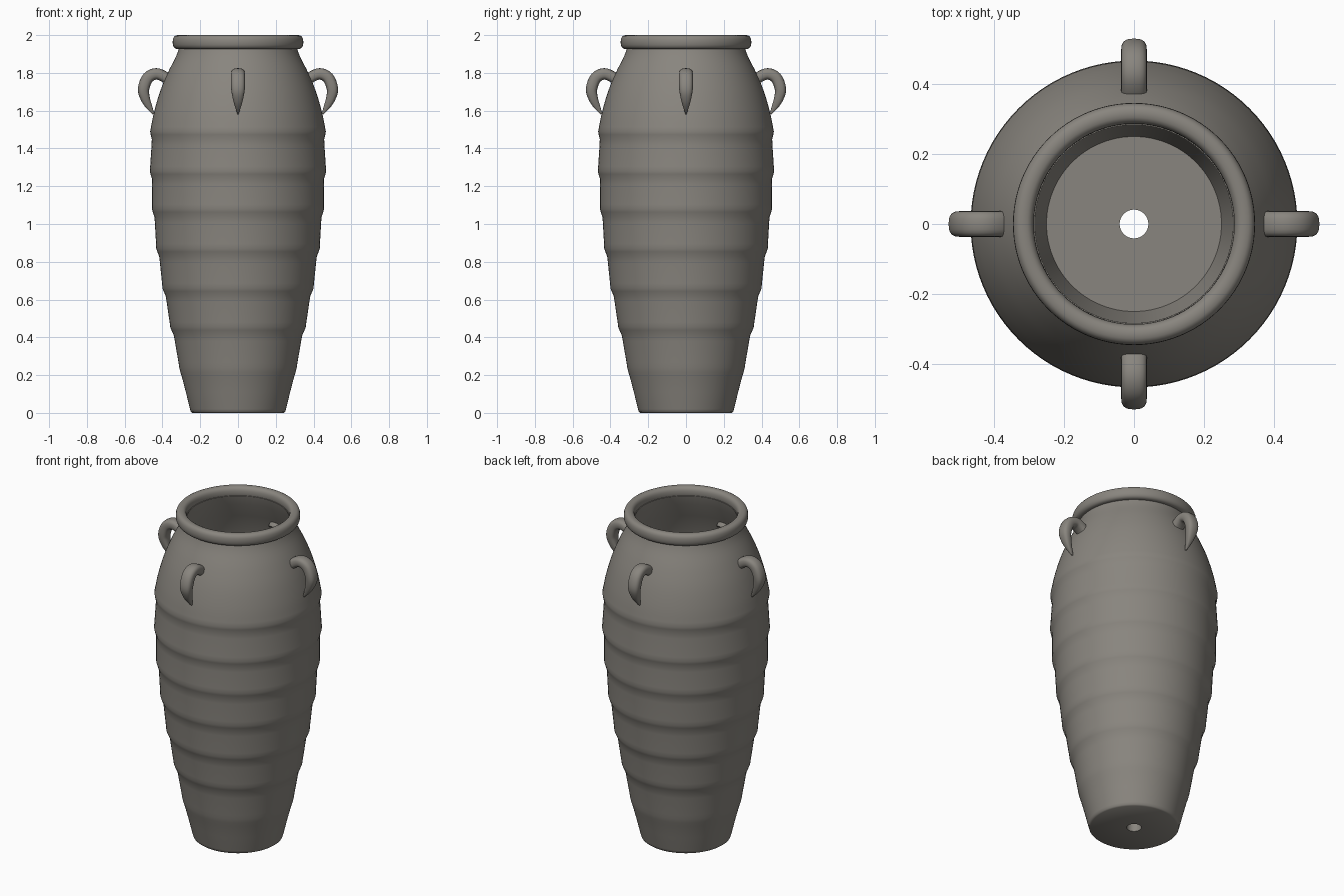
import bpy, bmesh, math
from mathutils import Vector

if "Cube" in bpy.data.objects:
    bpy.data.objects.remove(bpy.data.objects["Cube"])

clay = bpy.data.materials.new("grey_clay")
clay.diffuse_color = (0.25, 0.235, 0.21, 1)
clay.use_nodes = True
clay.node_tree.nodes["Principled BSDF"].inputs["Base Color"].default_value = clay.diffuse_color


def finish(bm, name, angle):
    bmesh.ops.recalc_face_normals(bm, faces=bm.faces)
    me = bpy.data.meshes.new(name)
    bm.to_mesh(me)
    bm.free()
    me.materials.append(clay)
    ob = bpy.data.objects.new(name, me)
    bpy.context.collection.objects.link(ob)
    bpy.ops.object.select_all(action='DESELECT')
    ob.select_set(True)
    bpy.context.view_layer.objects.active = ob
    bpy.ops.object.shade_smooth_by_angle(angle=math.radians(angle))
    return ob


def bridge(bm, rings, close):
    n = len(rings[0])
    pairs = list(zip(rings, rings[1:])) + ([(rings[-1], rings[0])] if close else [])
    for a, b in pairs:
        for i in range(n):
            j = (i + 1) % n
            bm.faces.new((a[i], a[j], b[j], b[i]))


def lathe(name, profile, seg=96):
    bm = bmesh.new()
    rings = [[bm.verts.new((r * math.cos(2 * math.pi * i / seg),
                            r * math.sin(2 * math.pi * i / seg), z))
              for i in range(seg)] for r, z in profile]
    bridge(bm, rings, True)
    return finish(bm, name, 40)


def smooth_path(pts, steps):
    # Catmull-Rom interpolation through the points
    p = [Vector(q) for q in pts]
    p = [2 * p[0] - p[1]] + p + [2 * p[-1] - p[-2]]
    out = []
    for k in range(1, len(p) - 2):
        a, b, c, d = p[k - 1:k + 3]
        for s in range(steps):
            t = s / steps
            out.append(0.5 * (2 * b + (c - a) * t + (2 * a - 5 * b + 4 * c - d) * t * t
                              + (3 * b - a - 3 * c + d) * t ** 3))
    return out + [p[-2]]


# Jar body: ridged outer wall, thin shell, floor with a drain hole
ridges = [(0.311, 0.24), (0.359, 0.455), (0.40, 0.66), (0.433, 0.87),
          (0.456, 1.08), (0.467, 1.28), (0.465, 1.49)]
outer = [(0.254, 0.02), (0.276, 0.11), (0.297, 0.19), (0.305, 0.215), ridges[0]]
for (r0, z0), (r1, z1) in zip(ridges, ridges[1:]):
    for f, dip in ((0.12, 0.002), (0.4, 0.005), (0.65, 0.008), (0.8, 0.009), (0.92, 0.003)):
        outer.append((r0 + (r1 - r0) * f - dip, z0 + (z1 - z0) * f))
    outer.append((r1, z1))
shoulder = [(q.x, q.y) for q in smooth_path(
    [(0.465, 1.49), (0.445, 1.59), (0.413, 1.70), (0.372, 1.80), (0.327, 1.89), (0.306, 1.95)], 4)][1:]
inner = [(0.283, 1.95), (0.30, 1.89), (0.345, 1.80), (0.385, 1.70), (0.417, 1.59),
         (0.436, 1.47), (0.436, 1.28), (0.425, 1.08), (0.403, 0.87), (0.37, 0.66),
         (0.328, 0.455), (0.281, 0.24), (0.25, 0.09)]
lathe("jar_body", [(0.041, 0), (0.242, 0), (0.25, 0.006)] + outer + shoulder
      + inner + [(0.041, 0.09)])

# Rolled rim
rim = []
for i in range(20):
    a = 2 * math.pi * i / 20
    c, s = math.cos(a), math.sin(a)
    rim.append((0.316 + 0.03 * math.copysign(abs(c) ** 0.8, c),
                1.963 + 0.037 * math.copysign(abs(s) ** 0.8, s)))
lathe("rim", rim)

# Four tapering ear handles: (radius, height, half thickness, half width)
path = [(0.355, 1.745, 0.028, 0.037), (0.385, 1.776, 0.029, 0.037), (0.432, 1.795, 0.03, 0.037),
        (0.477, 1.774, 0.031, 0.037), (0.5, 1.715, 0.03, 0.036), (0.491, 1.665, 0.025, 0.028),
        (0.471, 1.622, 0.017, 0.016), (0.447, 1.583, 0.005, 0.003)]
path = smooth_path(path, 4)
for k, side in enumerate(("right", "back", "left", "front")):
    ca, sa = math.cos(k * math.pi / 2), math.sin(k * math.pi / 2)
    bm = bmesh.new()
    rings = []
    for i, q in enumerate(path):
        t = path[min(i + 1, len(path) - 1)] - path[max(i - 1, 0)]
        l = math.hypot(t[0], t[1])
        nx, nz = -t[1] / l, t[0] / l
        ring = []
        for j in range(20):
            c, s = math.cos(math.pi * j / 10), math.sin(math.pi * j / 10)
            u = q[2] * math.copysign(abs(c) ** 0.75, c)
            w = q[3] * math.copysign(abs(s) ** 0.75, s)
            r = q[0] + nx * u
            ring.append(bm.verts.new((r * ca - w * sa, r * sa + w * ca, q[1] + nz * u)))
        rings.append(ring)
    bridge(bm, rings, False)
    bm.faces.new(rings[0])
    bm.faces.new(rings[-1])
    finish(bm, side + "_handle", 50)
